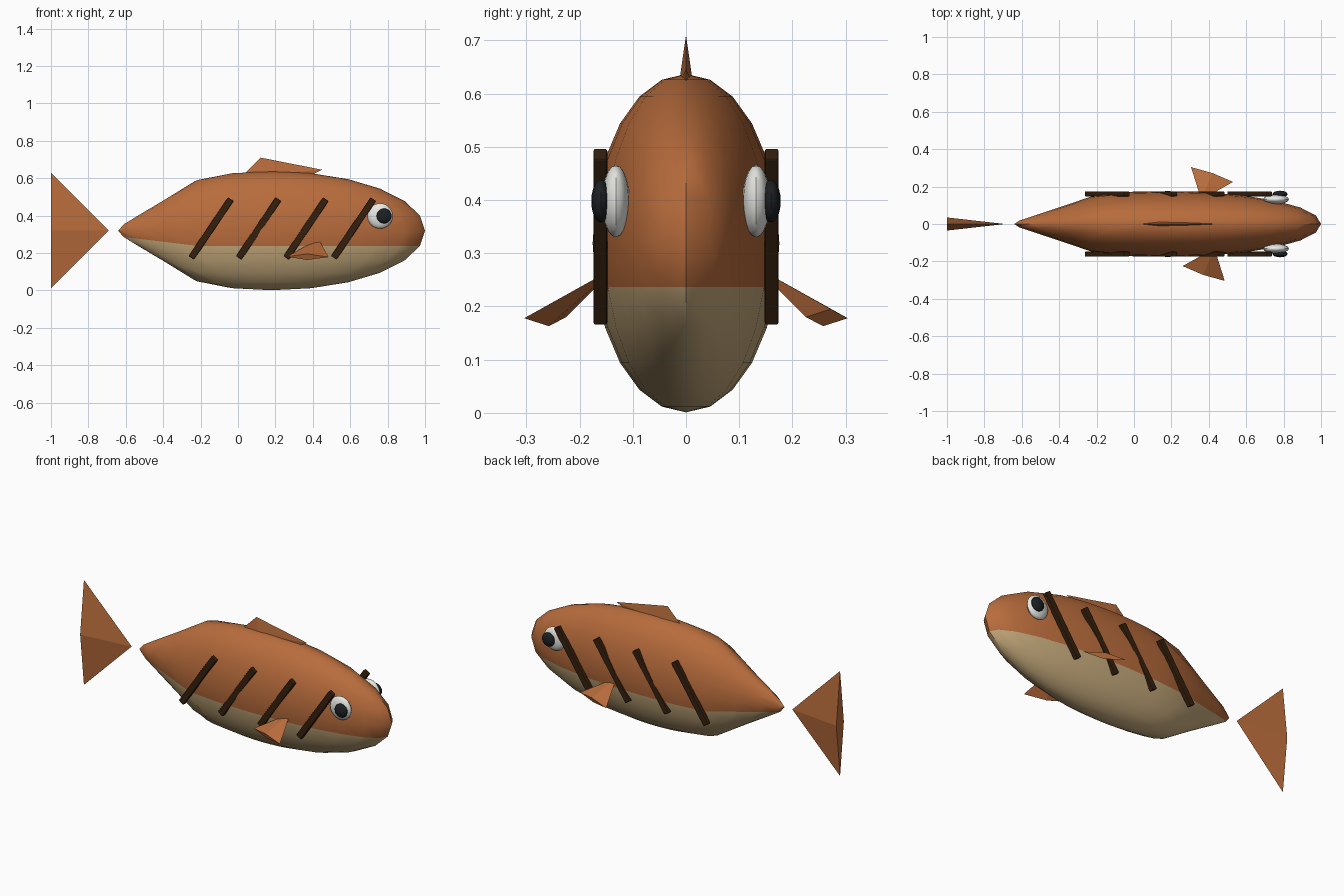
import bpy, bmesh, math
from mathutils import Vector, Matrix

cube = bpy.data.objects.get("Cube")
if cube:
    bpy.data.objects.remove(cube, do_unlink=True)


def material(name, r, g, b):
    m = bpy.data.materials.new(name)
    m.use_nodes = True
    m.diffuse_color = (r, g, b, 1)
    bsdf = next(n for n in m.node_tree.nodes if n.type == 'BSDF_PRINCIPLED')
    bsdf.inputs["Base Color"].default_value = (r, g, b, 1)
    return m


ORANGE = material("orange brown", 0.48, 0.15, 0.045)
BELLY = material("cream belly", 0.56, 0.40, 0.20)
STRIPE = material("dark brown", 0.035, 0.014, 0.004)
WHITE = material("eye white", 0.80, 0.80, 0.77)
BLACK = material("pupil black", 0.012, 0.014, 0.016)


def finish(name, bm, mats, smooth=False):
    bmesh.ops.recalc_face_normals(bm, faces=bm.faces)
    me = bpy.data.meshes.new(name)
    bm.to_mesh(me)
    bm.free()
    for m in mats:
        me.materials.append(m)
    ob = bpy.data.objects.new(name, me)
    bpy.context.collection.objects.link(ob)
    if smooth:
        bpy.ops.object.select_all(action='DESELECT')
        ob.select_set(True)
        bpy.context.view_layer.objects.active = ob
        bpy.ops.object.shade_smooth_by_angle(angle=math.radians(35))
    return ob


def ellipsoid(name, center, radii, mat, segs=16, rings=10):
    bm = bmesh.new()
    bmesh.ops.create_uvsphere(bm, u_segments=segs, v_segments=rings, radius=1)
    bmesh.ops.transform(bm, matrix=Matrix.Translation(center) @ Matrix.Diagonal((*radii, 1)), verts=bm.verts)
    return finish(name, bm, [mat], True)


def hull(name, points, mat):
    bm = bmesh.new()
    for p in points:
        bm.verts.new(p)
    bmesh.ops.convex_hull(bm, input=bm.verts)
    return finish(name, bm, [mat])


# Body: sphere tapered towards the tail, lower rings coloured as belly
bm = bmesh.new()
bmesh.ops.create_uvsphere(bm, u_segments=24, v_segments=12, radius=1)
for f in bm.faces:
    f.material_index = 1 if f.calc_center_median().z < -0.25 else 0
for v in bm.verts:
    taper = min(1, 1 - 1.2 * (-v.co.x - 0.47))
    v.co = Vector((0.18 + 0.82 * v.co.x, 0.1755 * taper * v.co.y, 0.319 + 0.318 * taper * v.co.z))
finish("body", bm, [ORANGE, BELLY], True)

# Tail fin: flattened pyramid with its tip at the body
hull("tail_fin", [(-0.69, 0, 0.32), (-1, 0, 0.628), (-1, 0, 0.012),
                  (-1, 0.035, 0.32), (-1, -0.035, 0.32)], ORANGE)

# Dorsal fin: thin swept blade
hull("dorsal_fin", [(0.035, 0, 0.625), (0.12, 0, 0.71), (0.45, 0, 0.645), (0.36, 0, 0.60),
                    (0.14, 0.013, 0.62), (0.14, -0.013, 0.62)], ORANGE)

# Side fins: the left one is the right one turned half around
right_fin = [(0.43, -0.13, 0.275), (0.26, -0.225, 0.18), (0.485, -0.304, 0.178),
             (0.37, -0.258, 0.163), (0.37, -0.272, 0.195)]
hull("right_side_fin", right_fin, ORANGE)
hull("left_side_fin", [(0.79 - x, -y, z) for x, y, z in right_fin], ORANGE)

for side, s in (("left", 1), ("right", -1)):
    # Slanted bars along the flank
    for i in range(4):
        bm = bmesh.new()
        bmesh.ops.create_cube(bm, size=1)
        place = Matrix.Translation((-0.144 + 0.254 * i, s * 0.161, 0.331))
        turn = Matrix.Rotation(math.radians(-56), 4, 'Y')
        bmesh.ops.transform(bm, matrix=place @ turn @ Matrix.Diagonal((0.378, 0.026, 0.036, 1)), verts=bm.verts)
        bmesh.ops.bevel(bm, geom=bm.edges[:], offset=0.004, segments=2, affect='EDGES', profile=0.5)
        finish(f"{side}_stripe_{i + 1}", bm, [STRIPE])
    # Eyes
    ellipsoid(f"{side}_eye", (0.76, s * 0.132, 0.398), (0.068, 0.026, 0.068), WHITE)
    ellipsoid(f"{side}_pupil", (0.781, s * 0.160, 0.398), (0.04, 0.018, 0.04), BLACK)
